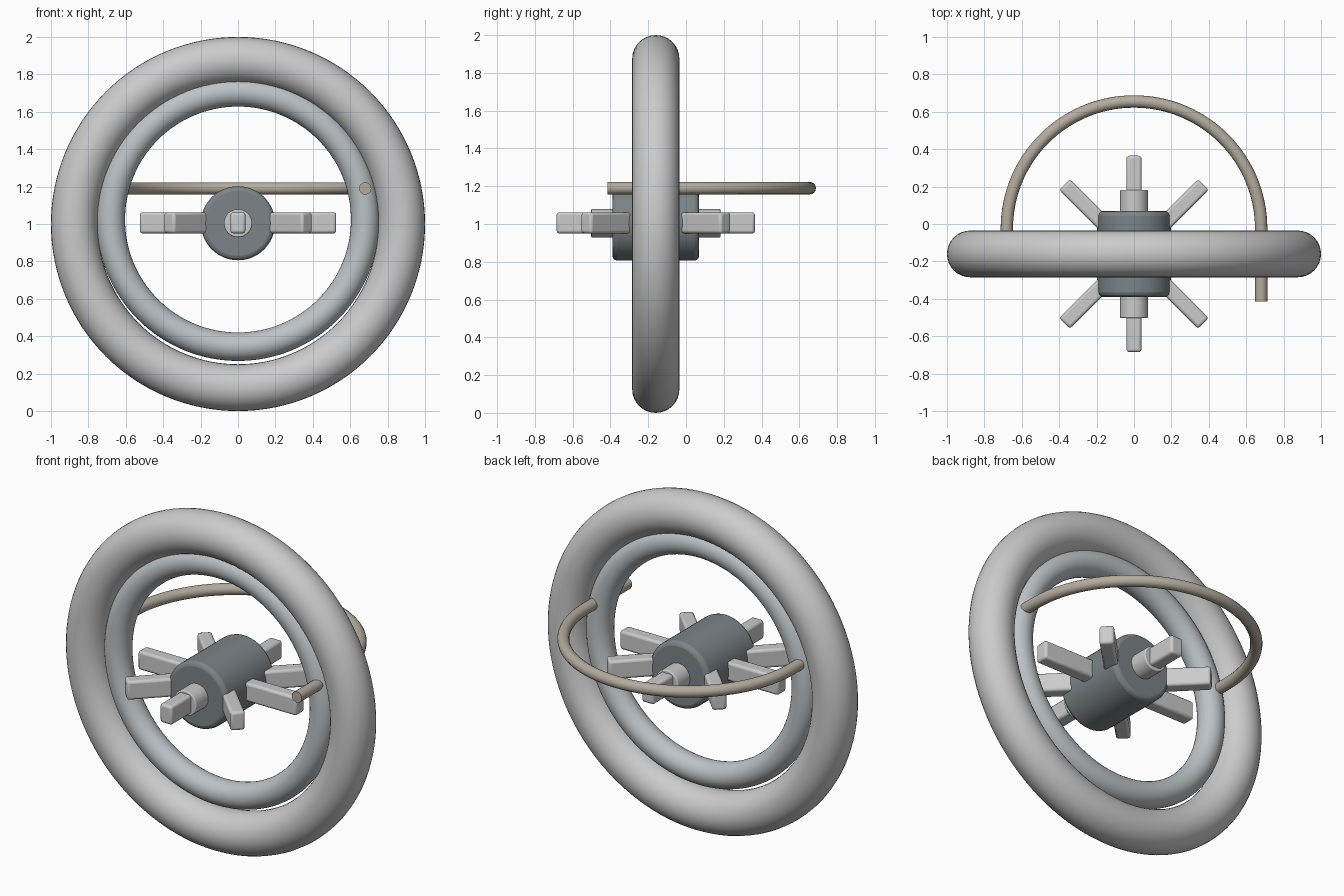
import bpy
from math import pi, cos, sin, radians
from mathutils import Matrix

if "Cube" in bpy.data.objects:
    bpy.data.objects.remove(bpy.data.objects["Cube"])

CY = -0.16                      # wheel plane
CZ = 1.004                      # hub axis height


def colour(obj, name, rgb):
    mat = bpy.data.materials.get(name) or bpy.data.materials.new(name)
    mat.diffuse_color = (*rgb, 1)
    mat.use_nodes = True
    mat.node_tree.nodes["Principled BSDF"].inputs["Base Color"].default_value = mat.diffuse_color
    obj.data.materials.append(mat)


def smooth_bevel(obj, width):
    bpy.ops.object.transform_apply(location=False, rotation=False, scale=True)
    mod = obj.modifiers.new("bevel", 'BEVEL')
    mod.width = width
    mod.segments = 3
    mod.limit_method = 'ANGLE'
    mod.angle_limit = radians(40)
    bpy.ops.object.shade_smooth_by_angle(angle=radians(35))


def ring(name, z, major, minor):
    bpy.ops.mesh.primitive_torus_add(location=(0, CY, z), rotation=(pi / 2, 0, 0),
                                     major_radius=major, minor_radius=minor,
                                     major_segments=128, minor_segments=32)
    obj = bpy.context.object
    obj.name = name
    bpy.ops.object.shade_smooth()
    return obj


def drum(name, radius, length, bevel):
    bpy.ops.mesh.primitive_cylinder_add(vertices=64, radius=radius, depth=length,
                                        location=(0, CY, CZ), rotation=(pi / 2, 0, 0))
    obj = bpy.context.object
    obj.name = name
    smooth_bevel(obj, bevel)
    return obj


# Outer ring and the slightly raised inner ring
ring("outer_ring", 1.0, 0.875, 0.125)
colour(ring("inner_ring", 1.024, 0.68, 0.076), "blue_grey", (0.50, 0.54, 0.57))

# Hub with a thinner axle through it
colour(drum("hub", 0.198, 0.458, 0.025), "dark_grey", (0.20, 0.23, 0.245))
drum("axle", 0.075, 0.684, 0.006)

# Eight flat arms radiating in the horizontal plane
inner, outer = 0.12, 0.525
for i in range(8):
    a = i * pi / 4
    mid = (inner + outer) / 2
    bpy.ops.mesh.primitive_cube_add(size=1, rotation=(0, 0, a),
                                    location=(mid * cos(a), CY + mid * sin(a), 1.006))
    arm = bpy.context.object
    arm.name = f"arm_{i + 1}"
    arm.scale = (outer - inner, 0.08, 0.112)
    smooth_bevel(arm, 0.015)

# Bent rod: straight front end, half circle behind, buried left end
R, AY, AZ = 0.68, -0.025, 1.19
path = [(R, -0.415), (R, -0.22)]
path += [(R * cos(pi * i / 64), AY + R * sin(pi * i / 64)) for i in range(65)]
path.append((-R, -0.1))
curve = bpy.data.curves.new("bent_rod", 'CURVE')
curve.dimensions = '3D'
curve.bevel_depth = 0.033
curve.bevel_resolution = 6
curve.use_fill_caps = True
spline = curve.splines.new('POLY')
spline.points.add(len(path) - 1)
for p, (x, y) in zip(spline.points, path):
    p.co = (x, y, AZ, 1)
    p.radius = 1
spline.use_smooth = True
rod = bpy.data.objects.new("bent_rod", curve)
bpy.context.collection.objects.link(rod)
colour(rod, "tan", (0.46, 0.41, 0.34))
